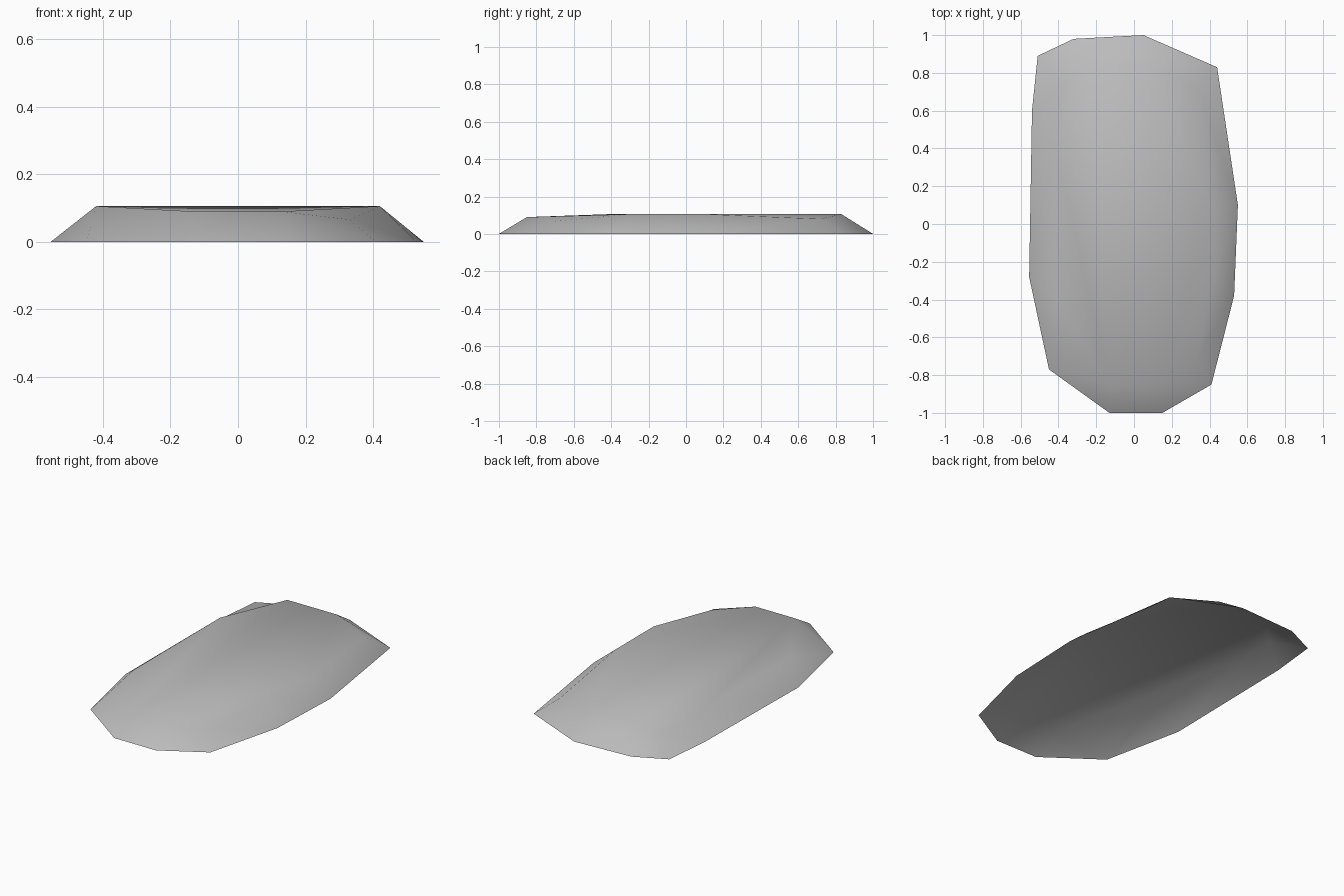
import bpy, bmesh

cube = bpy.data.objects.get("Cube")
if cube:
    bpy.data.objects.remove(cube, do_unlink=True)

# Ground outline of the slab, clockwise from the back left corner
BASE = [(-.51, .89), (-.32, .98), (.05, 1), (.44, .83), (.55, .1), (.53, -.38),
        (.41, -.85), (.15, -1), (-.13, -1), (-.45, -.77), (-.555, -.28), (-.54, .6)]
# Upper rim, one point above each outline point
RIM = [(-.37, .73, .06), (-.25, .83, .106), (.08, .83, .106), (.34, .72, .08),
       (.42, .08, .106), (.42, -.29, .106), (.33, -.72, .066), (.13, -.85, .09),
       (-.13, -.85, .09), (-.35, -.7, .055), (-.42, -.4, .106), (-.42, .43, .106)]

bm = bmesh.new()
base = [bm.verts.new((x, y, 0)) for x, y in BASE]
rim = [bm.verts.new(p) for p in RIM]
n = len(base)

# Sloping sides, open underneath
for i in range(n):
    j = (i + 1) % n
    bm.faces.new((base[j], base[i], rim[i], rim[j]))

# Chipped corners, then three long strips across the top
for i in range(0, n, 3):
    bm.faces.new((rim[i + 1], rim[i], rim[i - 1]))
for strip in ((1, 11, 10, 8), (1, 8, 7, 2), (2, 7, 5, 4)):
    bm.faces.new([rim[i] for i in strip])

bmesh.ops.triangulate(bm, faces=bm.faces[:])
for face in bm.faces:
    face.smooth = True

mesh = bpy.data.meshes.new("stone_slab")
bm.to_mesh(mesh)
bm.free()
slab = bpy.data.objects.new("stone_slab", mesh)
bpy.context.collection.objects.link(slab)

# Plain grey stone
grey = bpy.data.materials.new("stone_grey")
grey.use_nodes = True
color = (.5, .5, .5, 1)
grey.diffuse_color = color
shader = next(k for k in grey.node_tree.nodes if k.type == 'BSDF_PRINCIPLED')
shader.inputs["Base Color"].default_value = color
mesh.materials.append(grey)
